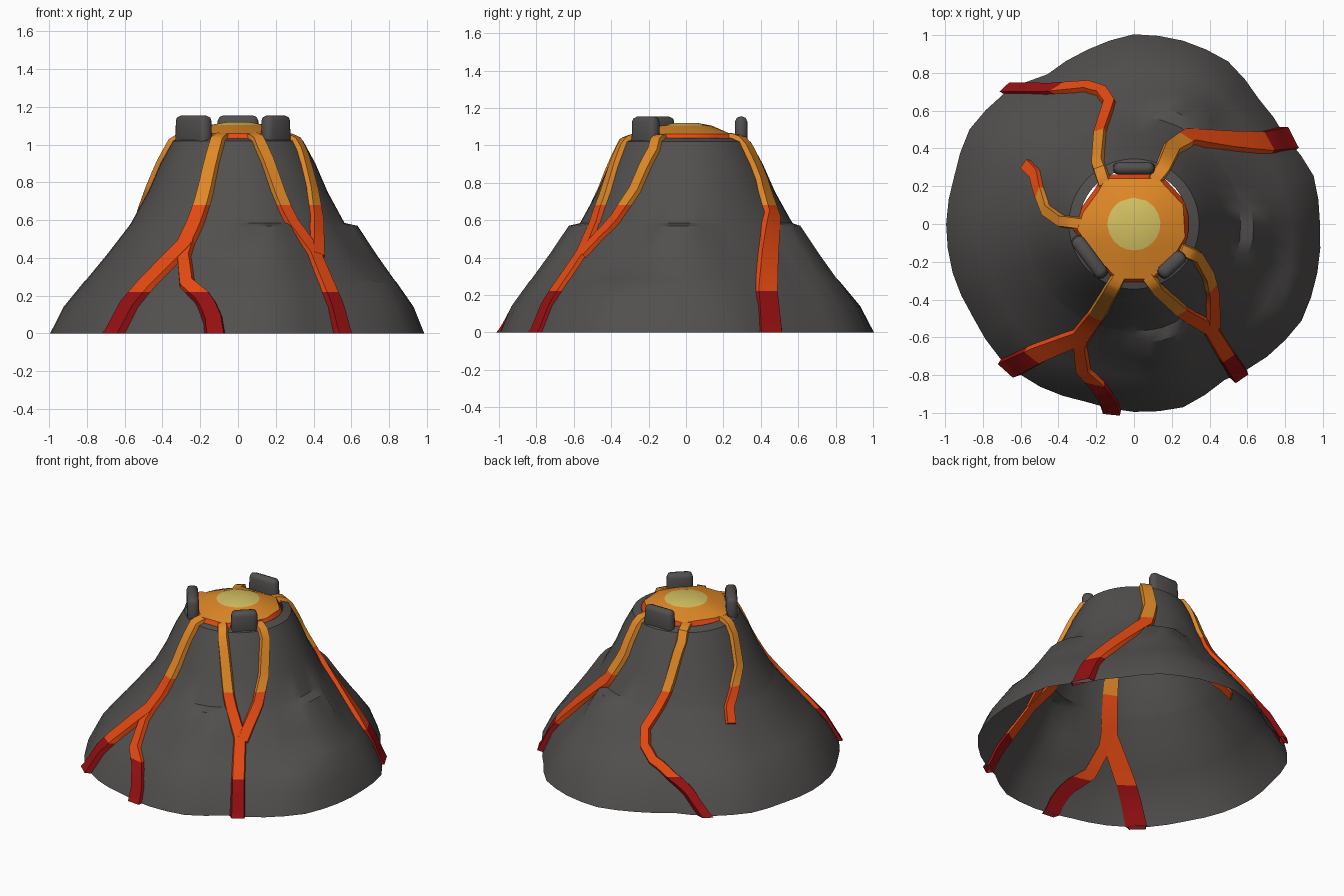
import bpy, bmesh, math
from mathutils import Vector

if "Cube" in bpy.data.objects:
    bpy.data.objects.remove(bpy.data.objects["Cube"])


def material(name, rgb):
    m = bpy.data.materials.new(name)
    m.diffuse_color = (*rgb, 1)
    m.use_nodes = True
    m.node_tree.nodes["Principled BSDF"].inputs["Base Color"].default_value = m.diffuse_color
    return m


ROCK = material("dark rock", (.085, .08, .078))
ORANGE = material("orange lava", (.75, .25, .02))
RED = material("red orange lava", (.78, .067, .006))
DARK = material("dark red lava", (.30, .005, .006))
YELLOW = material("yellow hot core", (.66, .53, .12))
LAVA = [ORANGE, RED, DARK, YELLOW]


def finish(name, bm, mats, angle=35):
    bmesh.ops.recalc_face_normals(bm, faces=bm.faces)
    me = bpy.data.meshes.new(name)
    bm.to_mesh(me)
    bm.free()
    for m in mats:
        me.materials.append(m)
    ob = bpy.data.objects.new(name, me)
    bpy.context.collection.objects.link(ob)
    bpy.ops.object.select_all(action='DESELECT')
    ob.select_set(True)
    bpy.context.view_layer.objects.active = ob
    bpy.ops.object.shade_smooth_by_angle(angle=math.radians(angle))
    return ob


# Mountain shape: uneven base outline (every 15 degrees) and a flared profile
BASE = [.98, .98, .92, .93, .99, 1.0, 1.0, .95, .91, .97, 1.0, .98,
        .99, .99, .98, 1.0, .99, .97, .99, 1.0, .95, .99, 1.02, 1.0]
PROFILE = [(-.3, 1.25), (0, .99), (.14, .92), (.27, .815), (.285, .80), (.42, .69),
           (.57, .575), (.585, .565), (.75, .475), (.9, .41), (1.02, .345), (1.04, .29)]
# Ledged buttresses: centre angle, half width, top height, thickness
LEDGES = [(-75, 18, .575, .055), (-3, 18, .575, .06), (68, 16, .575, .055), (-25, 14, .275, .04)]


def radius(deg, z):
    i = int(deg % 360 // 15)
    f = deg % 360 / 15 - i
    b = BASE[i] * (1 - f) + BASE[(i + 1) % 24] * f
    for (z0, r0), (z1, r1) in zip(PROFILE, PROFILE[1:]):
        if z <= z1:
            break
    r = r0 + (r1 - r0) * (z - z0) / (z1 - z0)
    r *= 1 + (b - .985) * max(0, 1 - z)
    for a, w, top, t in LEDGES:
        d = abs((deg - a + 180) % 360 - 180)
        if z < top and d < w:
            r += t * min(1, 2 * (1 - d / w)) * min(1, max(0, z / top))
    return r


def height(x, y):
    deg, r = math.degrees(math.atan2(y, x)), math.hypot(x, y)
    lo, hi = -.3, 1.04
    for _ in range(30):
        mid = (lo + hi) / 2
        lo, hi = (mid, hi) if radius(deg, mid) > r else (lo, mid)
    return lo


# Open-bottomed mountain shell
bm = bmesh.new()
N = 48
rings = []
for z, _ in PROFILE[1:]:
    rings.append([bm.verts.new((radius(k * 7.5, z) * math.cos(math.radians(k * 7.5)),
                                radius(k * 7.5, z) * math.sin(math.radians(k * 7.5)), z))
                  for k in range(N)])
for a, b in zip(rings, rings[1:]):
    for k in range(N):
        bm.faces.new((a[k], a[(k + 1) % N], b[(k + 1) % N], b[k]))
finish("mountain", bm, [ROCK], 40)

# Lava pool in the crater: sloped red edge, orange dome, yellow core
OUTLINE = [(.27, -.07), (.26, .1), (.13, .24), (-.15, .24), (-.19, .17), (-.27, .06),
           (-.30, -.03), (-.2, -.17), (-.09, -.29), (.09, -.29), (.2, -.19)]
pts = []
for p, q in zip(OUTLINE, OUTLINE[1:] + OUTLINE[:1]):
    p, q = Vector(p), Vector(q)
    pts += [p, (p + q) / 2]
bm = bmesh.new()
levels = [[(*(p * 1.09), 1.02) for p in pts], [(*p, 1.06) for p in pts],
          [(*(p.normalized() * .14), 1.105) for p in pts],
          [(*(p.normalized() * .06), 1.12) for p in pts]]
rings = [[bm.verts.new(v) for v in lv] for lv in levels]
for a, b, mi in zip(rings, rings[1:], (1, 0, 3)):
    for k in range(len(pts)):
        n = (k + 1) % len(pts)
        bm.faces.new((a[k], a[n], b[n], b[k])).material_index = mi
bm.faces.new(rings[-1]).material_index = 3
finish("lava_pool", bm, LAVA)


# Lava streams: raised strips laid on the slope, coloured by height
def stream(name, path, w0, w1):
    fine = []
    for p, q in zip(path, path[1:]):
        for s in range(4):
            fine.append(Vector(p).lerp(Vector(q), s / 4))
    fine.append(Vector(path[-1]))
    pos = [Vector((p.x, p.y, height(p.x, p.y))) for p in fine]
    bm = bmesh.new()
    prev = None
    for i, p in enumerate(pos):
        t = (pos[min(i + 2, len(pos) - 1)] - pos[max(i - 2, 0)]).normalized()
        out = Vector((p.x, p.y, 0)).normalized()
        up = (out + Vector((0, 0, 1.0 - .55 * min(p.z, 1)))).normalized()
        if p.z > 1.0:
            up = (out + Vector((0, 0, 1.5))).normalized()
        side = t.cross(up).normalized()
        w = w0 + (w1 - w0) * i / (len(pos) - 1)
        ring = [bm.verts.new(p + side * w * a + up * h)
                for a, h in ((-.5, -.014), (-.38, .024), (.38, .024), (.5, -.014))]
        if prev:
            for k in range(4):
                n = (k + 1) % 4
                bm.faces.new((prev[k], prev[n], ring[n], ring[k]))
        else:
            bm.faces.new(ring)
        prev = ring
    bm.faces.new(prev)
    for z in (0, .22, .68):
        bmesh.ops.bisect_plane(bm, geom=bm.verts[:] + bm.edges[:] + bm.faces[:],
                               plane_co=(0, 0, z), plane_no=(0, 0, 1), clear_inner=(z == 0))
    for f in bm.faces:
        z = f.calc_center_median().z
        f.material_index = 0 if z > .68 else 1 if z > .22 else 2
    finish(name, bm, LAVA)


stream("front_left_stream", [(-.07, -.26), (-.11, -.33), (-.19, -.47), (-.28, -.59),
                             (-.5, -.68), (-.66, -.76), (-.74, -.81)], .075, .15)
stream("front_left_branch", [(-.24, -.55), (-.285, -.64), (-.27, -.77), (-.19, -.85),
                             (-.13, -.94), (-.11, -1.03)], .07, .12)
stream("front_right_stream", [(.06, -.26), (.12, -.34), (.25, -.46), (.40, -.55),
                              (.48, -.68), (.54, -.77), (.59, -.85)], .07, .11)
stream("front_right_branch", [(.24, -.13), (.33, -.17), (.39, -.27), (.415, -.37), (.42, -.55)],
       .07, .085)
stream("right_stream", [(.1, .22), (.15, .29), (.2, .4), (.29, .46), (.5, .44),
                        (.7, .43), (.82, .45), (.9, .46)], .075, .17)
stream("back_stream", [(-.15, .2), (-.19, .32), (-.18, .48), (-.13, .64), (-.17, .70),
                       (-.25, .725), (-.45, .71), (-.73, .715)], .075, .075)
stream("left_stream", [(-.26, 0), (-.38, .015), (-.46, .07), (-.5, .18), (-.52, .26), (-.57, .31)],
       .07, .075)

# Rim boulders: rounded slabs standing around the crater
for name, x, y, width, thick in (("front_left_boulder", -.235, -.175, .27, .075),
                                 ("back_boulder", 0, .295, .23, .065),
                                 ("front_right_boulder", .2, -.215, .18, .075)):
    bm = bmesh.new()
    bmesh.ops.create_cube(bm, size=1)
    for v in bm.verts:
        v.co = Vector((v.co.x * thick, v.co.y * width, v.co.z * .18))
        if v.co.z > 0:
            v.co.y *= .92
    bmesh.ops.bevel(bm, geom=bm.edges[:], offset=.028, segments=2, profile=.5, affect='EDGES')
    ob = finish(name, bm, [ROCK], 50)
    ob.location = (x, y, 1.065)
    ob.rotation_euler.z = math.atan2(y, x)
